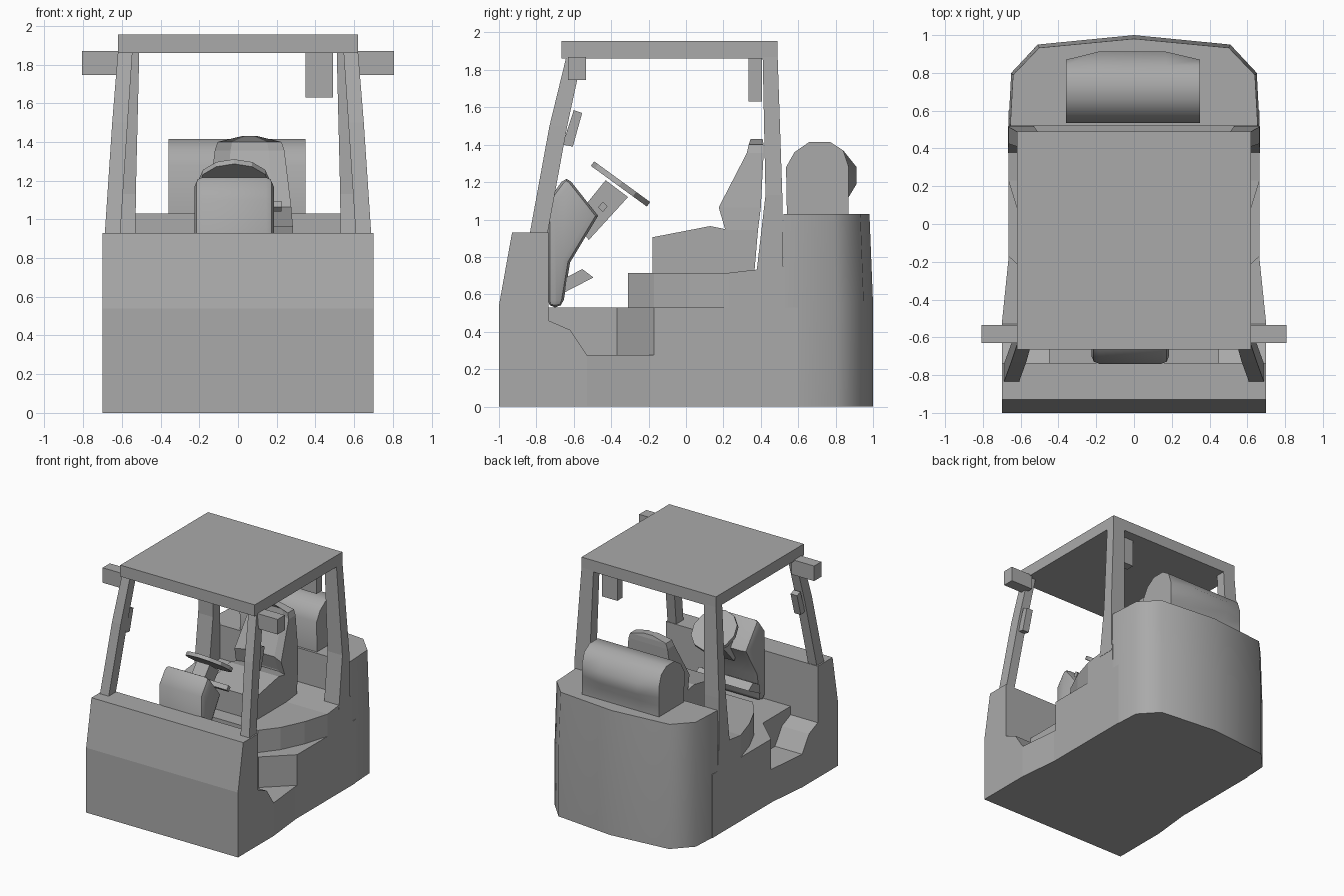
import bpy, bmesh, math
from mathutils import Matrix

old = bpy.data.objects.get("Cube")
if old:
    bpy.data.objects.remove(old, do_unlink=True)

grey = bpy.data.materials.new("plain_grey")
grey.use_nodes = True
COLOUR = (0.4, 0.4, 0.4, 1)
grey.diffuse_color = COLOUR
grey.node_tree.nodes["Principled BSDF"].inputs["Base Color"].default_value = COLOUR


def finish(name, bm, smooth=None):
    bmesh.ops.recalc_face_normals(bm, faces=bm.faces)
    mesh = bpy.data.meshes.new(name)
    bm.to_mesh(mesh)
    bm.free()
    mesh.materials.append(grey)
    ob = bpy.data.objects.new(name, mesh)
    bpy.context.collection.objects.link(ob)
    bpy.ops.object.select_all(action='DESELECT')
    ob.select_set(True)
    bpy.context.view_layer.objects.active = ob
    if smooth:
        bpy.ops.object.shade_smooth_by_angle(angle=math.radians(smooth))
    return ob


def loft(name, rings, smooth=None):
    """Skin matching closed rings and cap both ends."""
    bm = bmesh.new()
    vs = [[bm.verts.new(p) for p in ring] for ring in rings]
    n = len(vs[0])
    for a, b in zip(vs, vs[1:]):
        for i in range(n):
            j = (i + 1) % n
            bm.faces.new((a[i], a[j], b[j], b[i]))
    bm.faces.new(vs[0])
    bm.faces.new(vs[-1])
    return finish(name, bm, smooth)


def side_profile(name, x0, x1, yz, smooth=None):
    return loft(name, [[(x, y, z) for y, z in yz] for x in (x0, x1)], smooth)


def rect(x0, x1, y0, y1, z):
    return [(x0, y0, z), (x1, y0, z), (x1, y1, z), (x0, y1, z)]


def box(name, x0, x1, y0, y1, z0, z1):
    return loft(name, [rect(x0, x1, y0, y1, z) for z in (z0, z1)])


def mirrored(half):
    """Complete a right-hand outline with its mirror image."""
    return half + [(-x, y) for x, y in reversed(half) if x > 0]


def apply(ob, kind, **settings):
    mod = ob.modifiers.new(kind.title(), kind)
    for key, value in settings.items():
        setattr(mod, key, value)
    bpy.context.view_layer.objects.active = ob
    bpy.ops.object.modifier_apply(modifier=mod.name)


# Lower chassis with a floor and a cut step on each side
plan = mirrored([(.70, -1), (.70, -.53), (.665, -.19), (.665, .6)])
chassis = loft("chassis", [[(x, y, z) for x, y in plan] for z in (0, .53)])
step = [(-.735, .45, .46), (-.62, .45, .41), (-.53, .45, .275),
        (-.37, .45, .275), (-.17, .665, .275)]
for s in (1, -1):
    cutter = loft("step_cutter", [[(s * xi, y, z), (s * .8, y, z), (s * .8, y, .6), (s * xi, y, .6)]
                                  for y, xi, z in step])
    cutter.hide_render = True
    apply(chassis, 'BOOLEAN', operation='DIFFERENCE', object=cutter, solver='EXACT')
    bpy.data.objects.remove(cutter, do_unlink=True)

# Front cowl
side_profile("front_cowl", -.70, .70,
             [(-1, .5), (-1, .54), (-.93, .93), (-.735, .93), (-.735, .5)])

# Rear counterweight, drawn in towards the top
rear = mirrored([(.665, .52), (.65, .8), (.51, .95), (0, 1)])
loft("counterweight", [[(x * k, .52 + (y - .52) * m, z) for x, y in rear]
                       for z, k, m in ((0, 1, 1), (.55, 1, 1), (1.03, .985, .96))], 50)

# Hood under the seat, flaring out to the body sides
hood = mirrored([(.40, -.31), (.51, -.17), (.60, .02), (.665, .23), (.665, .53)])
bm = bmesh.new()
low = [bm.verts.new((x, y, .5)) for x, y in hood]
top = [bm.verts.new((x, y, .75 if y > .5 else .715)) for x, y in hood]
for i in range(len(hood)):
    j = (i + 1) % len(hood)
    bm.faces.new((low[i], low[j], top[j], top[i]))
bm.faces.new(low)
bm.faces.new([top[i] for i in (3, 4, 5, 6)])
bm.faces.new([top[i] for i in (0, 1, 2, 3, 6, 7, 8, 9)])
finish("hood", bm)

# Roof, its four posts, and the paired side lamps
box("roof", -.62, .62, -.665, .49, 1.86, 1.955)
front_post = [(.61, .69, -.84, -.745, .9), (.57, .65, -.73, -.635, 1.5),
              (.545, .62, -.64, -.555, 1.87)]
rear_post = [(.53, .667, .375, .52, .70), (.528, .665, .425, .515, 1.13),
             (.51, .62, .41, .49, 1.87)]
for s, side in ((1, "left"), (-1, "right")):
    for label, post in (("front_post_", front_post), ("rear_post_", rear_post)):
        loft(label + side, [rect(s * a, s * b, c, d, z) for a, b, c, d, z in post])
    box("side_lamp_" + side, s * .6, s * .807, -.63, -.535, 1.745, 1.87)
    side_profile("post_pad_" + side, s * .575, s * .635,
                 [(-.60, 1.585), (-.555, 1.57), (-.605, 1.39), (-.66, 1.40)])
box("hanging_box", .35, .49, .335, .405, 1.63, 1.87)

# Dashboard column
column = side_profile("dash_column", -.225, .185,
                      [(-.74, .53), (-.74, 1.10), (-.64, 1.235), (-.47, 1.02),
                       (-.62, .77), (-.66, .53)])
apply(column, 'BEVEL', width=.04, segments=2, limit_method='ANGLE',
      angle_limit=math.radians(70))
bpy.ops.object.select_all(action='DESELECT')
column.select_set(True)
bpy.ops.object.shade_smooth_by_angle(angle=math.radians(40))

# Steering wheel, post, lever and pedal
tilt = math.radians(-36)
bm = bmesh.new()
bmesh.ops.create_cone(bm, cap_ends=True, segments=12, radius1=.185, radius2=.185, depth=.03,
                      matrix=Matrix.Translation((-.02, -.35, 1.19)) @ Matrix.Rotation(tilt, 4, 'X'))
finish("steering_wheel", bm)
side_profile("steering_post", -.08, .04, [(-.43, 1.21), (-.31, 1.12), (-.52, .89), (-.60, 1.0)])
side_profile("lever", -.02, .225,
             [(-.47, 1.065), (-.445, 1.095), (-.42, 1.07), (-.445, 1.04)])
side_profile("pedal", -.23, .27, [(-.64, .69), (-.555, .735), (-.495, .69), (-.65, .61)])

# Seat, set slightly to one side
SEAT_X = .06
side_profile("seat_cushion", SEAT_X - .225, SEAT_X + .225,
             [(-.18, .70), (-.18, .905), (.13, .965), (.25, .94), (.25, .70)])
back = [(.71, .225, .21, .365), (.945, .225, .21, .385), (1.065, .215, .175, .40),
        (1.355, .18, .325, .415), (1.40, .165, .335, .415), (1.43, .04, .345, .41)]
loft("seat_back", [[(SEAT_X + u * h, y, z) for u, y in
                    ((-1, a), (-.55, a + .05 * h / .225), (.55, a + .05 * h / .225),
                     (1, a), (1, b), (-1, b))]
                   for z, h, a, b in back])

# Rounded tank with a bulge at the rear
tank = [(.54, 1.0), (.535, 1.28), (.58, 1.36), (.66, 1.415), (.77, 1.415),
        (.84, 1.37), (.87, 1.28), (.87, 1.19), (.87, 1.12), (.87, 1.0)]
loft("tank", [[(x, y + (bulge if 1.15 < z < 1.3 and y > .8 else 0), z) for y, z in tank]
              for x, bulge in ((-.36, 0), (-.19, .042), (.17, .042), (.35, 0))], 45)
